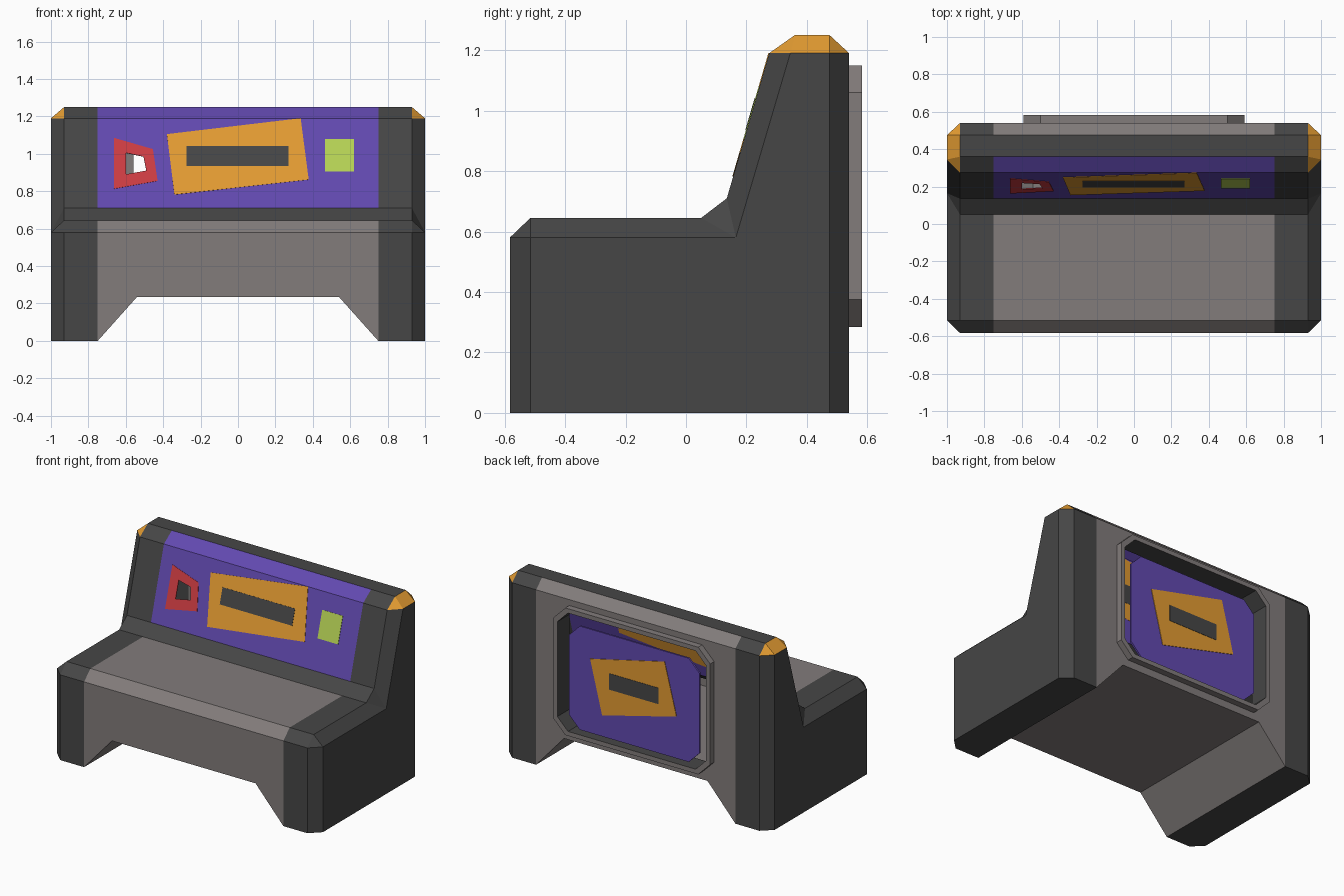
import bpy, bmesh

cube = bpy.data.objects.get("Cube")
if cube:
    bpy.data.objects.remove(cube, do_unlink=True)


def material(name, rgb):
    lin = [((c / 255 + 0.055) / 1.055) ** 2.4 for c in rgb] + [1.0]
    m = bpy.data.materials.new(name)
    m.use_nodes = True
    m.diffuse_color = lin
    bsdf = m.node_tree.nodes["Principled BSDF"]
    bsdf.inputs["Base Color"].default_value = lin
    bsdf.inputs["Roughness"].default_value = 0.8
    return m


DARK = material("charcoal", (70, 70, 70))
GREY = material("warm grey", (130, 124, 123))
PURPLE = material("purple", (98, 73, 176))
ORANGE = material("orange", (228, 156, 50))
RED = material("red", (205, 60, 66))
GREEN = material("lime green", (182, 210, 85))


def build(name, faces):
    """Make an object from (material, corner points) pairs."""
    bm = bmesh.new()
    mats = []
    for mat, pts in faces:
        if mat not in mats:
            mats.append(mat)
        f = bm.faces.new([bm.verts.new(p) for p in pts])
        f.material_index = mats.index(mat)
    bmesh.ops.remove_doubles(bm, verts=bm.verts, dist=0.0005)
    bmesh.ops.recalc_face_normals(bm, faces=bm.faces)
    me = bpy.data.meshes.new(name)
    bm.to_mesh(me)
    bm.free()
    for m in mats:
        me.materials.append(m)
    ob = bpy.data.objects.new(name, me)
    bpy.context.collection.objects.link(ob)
    return ob


def octagon(hw, z0, z1, c):
    """Rectangle with cut corners, as (x, z) starting at the top right."""
    return [(hw - c, z1), (hw, z1 - c), (hw, z0 + c), (hw - c, z0),
            (c - hw, z0), (-hw, z0 + c), (-hw, z1 - c), (c - hw, z1)]


def slope_y(z):
    return 0.135 + (z - 0.71) * 0.14 / 0.48


# Side profile (y, z) and the smaller end-cap profile
OUTER = [(-.583, 0), (-.583, .58), (-.515, .645), (.05, .645), (.135, .71),
         (.275, 1.19), (.36, 1.25), (.475, 1.25), (.54, 1.19), (.54, 0)]
INNER = [(-.515, 0), (-.515, .58), (.165, .58), (.345, 1.19), (.475, 1.19), (.475, 0)]
CAP_INDEX = [0, 1, 1, 2, 2, 3, 3, 4, 4, 5]
XE, XC, XM = 1.0, 0.93, 0.75
ARCH_X, ARCH_Z = 0.54, 0.235
FRONT, SLOPE, BACK = 0, 4, 8
MID = {1: GREY, 2: GREY, 3: DARK, 5: PURPLE, 6: DARK, 7: GREY}
OPENING = octagon(.56, .315, 1.12, .08)
WINDOW = [(-.6, 1.005), (-.505, .985), (-.49, .91), (-.6, .89)]

faces = []
for s in (1, -1):
    # Dark end strips, bevelled end bands with orange top corners, end caps
    for i in range(len(OUTER)):
        j = (i + 1) % len(OUTER)
        a, b = OUTER[i], OUTER[j]
        faces.append((DARK, [(s * XM, *a), (s * XC, *a), (s * XC, *b), (s * XM, *b)]))
        ia, ib = INNER[CAP_INDEX[i]], INNER[CAP_INDEX[j]]
        band = [(s * XC, *a), (s * XC, *b), (s * XE, *ib)]
        if ia != ib:
            band.append((s * XE, *ia))
        faces.append((ORANGE if i in (5, 6, 7) else DARK, band))
    faces.append((DARK, [(s * XE, *p) for p in INNER]))

    # Slanted sides of the leg arch
    yf, yb = OUTER[0][0], OUTER[-1][0]
    faces.append((GREY, [(s * XM, yf, 0), (s * XM, yb, 0),
                         (s * ARCH_X, yb, ARCH_Z), (s * ARCH_X, yf, ARCH_Z)]))

    # Back wall half around the opening
    half = [(s * x, z) for x, z in OPENING[:4]]
    outline = [(0, ARCH_Z), (s * ARCH_X, ARCH_Z), (s * XM, 0), (s * XM, 1.19), (0, 1.19),
               (0, half[0][1])] + half + [(0, half[3][1])]
    faces.append((GREY, [(x, yb, z) for x, z in outline]))

# Middle strips of seat and backrest
for i, mat in MID.items():
    a, b = OUTER[i], OUTER[i + 1]
    faces.append((mat, [(-XM, *a), (XM, *a), (XM, *b), (-XM, *b)]))

# Arch ceiling and front apron
faces.append((GREY, [(x, y, ARCH_Z) for x, y in
                     ((-ARCH_X, yf), (ARCH_X, yf), (ARCH_X, yb), (-ARCH_X, yb))]))
faces.append((GREY, [(x, yf, z) for x, z in
                     ((-XM, 0), (-XM, .58), (XM, .58), (XM, 0),
                      (ARCH_X, ARCH_Z), (-ARCH_X, ARCH_Z))]))

# Purple backrest with the small window left open
corners = [(-XM, 1.19), (XM, 1.19), (XM, .71), (-XM, .71)]
for k in range(4):
    n = (k + 1) % 4
    quad = [corners[k], corners[n], WINDOW[n], WINDOW[k]]
    faces.append((PURPLE, [(x, slope_y(z), z) for x, z in quad]))
build("bench_body", faces)


# Raised frame round the rear opening, with a deep inner lip
rim = octagon(.59, .285, 1.15, .09)
rings = [(rim, .54), (rim, .583), (OPENING, .583), (OPENING, .45)]
faces = []
for k, mat in enumerate((GREY, GREY, DARK)):
    (p, y0), (q, y1) = rings[k], rings[k + 1]
    for i in range(8):
        j = (i + 1) % 8
        faces.append((mat, [(p[i][0], y0, p[i][1]), (p[j][0], y0, p[j][1]),
                            (q[j][0], y1, q[j][1]), (q[i][0], y1, q[i][1])]))
build("rear_frame", faces)


def plate(name, mat, outline, y_of, thick, hole=None):
    """Thin flat plate centred on a surface, optionally with a hole."""
    pt = lambda p: (p[0], y_of(p[1]), p[1])
    if hole:
        n = len(outline)
        polys = [[outline[k], outline[(k + 1) % n], hole[(k + 1) % n], hole[k]]
                 for k in range(n)]
    else:
        polys = [outline]
    ob = build(name, [(mat, [pt(p) for p in poly]) for poly in polys])
    mod = ob.modifiers.new("thickness", "SOLIDIFY")
    mod.thickness = thick
    mod.offset = 0
    return ob


def rect(x0, x1, z0, z1):
    return [(x0, z1), (x1, z1), (x1, z0), (x0, z0)]


# Coloured shapes on the backrest
plate("red_patch", RED, [(-.663, 1.085), (-.455, 1.025), (-.43, .855), (-.663, .813)],
      slope_y, .005, WINDOW)
plate("orange_patch", ORANGE, [(-.38, 1.105), (.335, 1.19), (.378, .862), (-.34, .782)],
      slope_y, .005)
plate("patch_bar", DARK, rect(-.275, .27, .935, 1.04), slope_y, .009)
plate("green_patch", GREEN, rect(.465, .62, .905, 1.08), slope_y, .005)

# Floating rear panel with its own patch and bar
rear = lambda z: .55
plate("rear_panel", PURPLE, octagon(.49, .335, 1.04, .08), rear, .012)
face = lambda z: .557
plate("rear_patch", ORANGE, [(.33, .84), (-.23, .97), (-.32, .62), (.24, .48)], face, .005)
plate("rear_patch_bar", DARK, rect(-.185, .185, .67, .78), face, .009)
